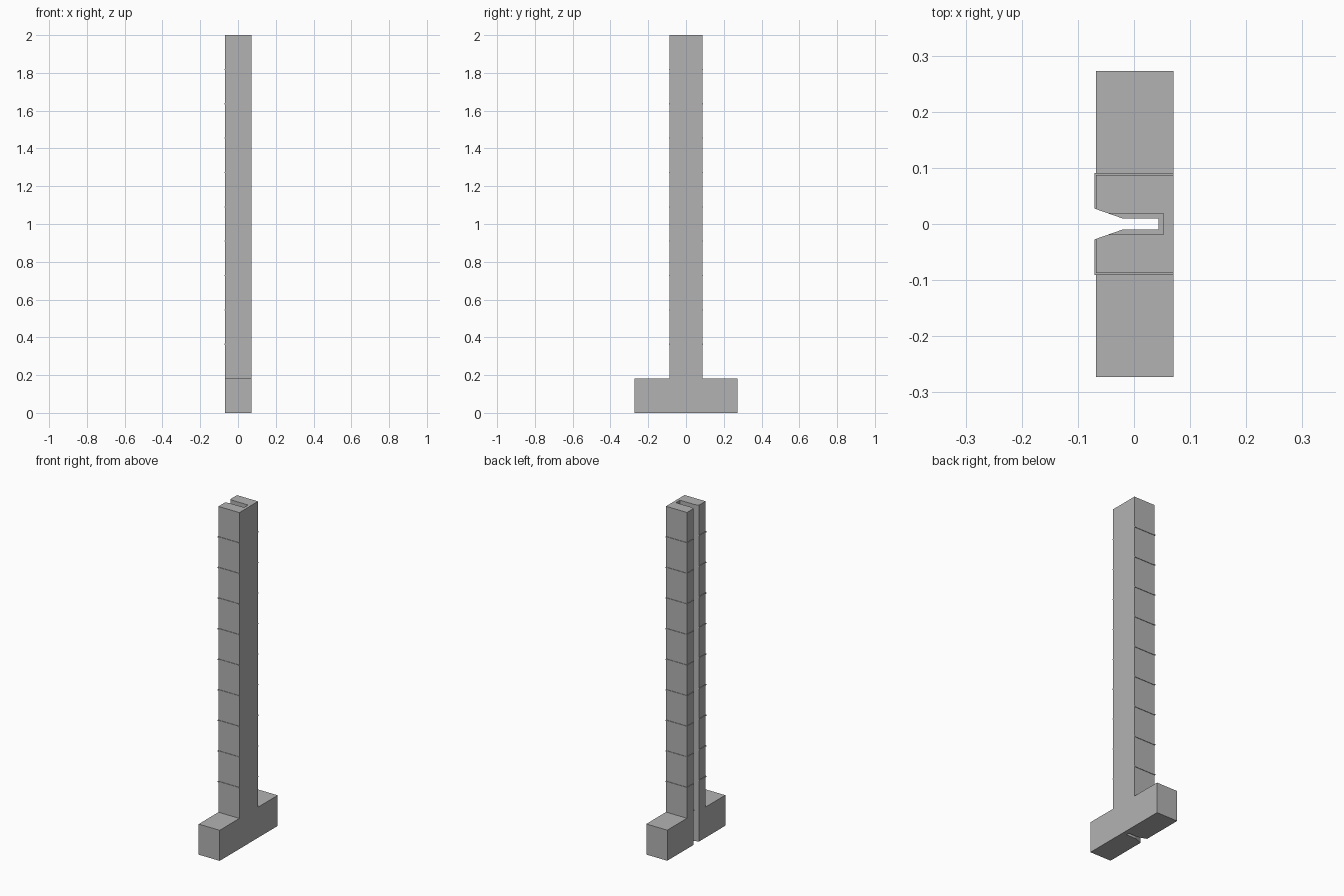
import bpy
import bmesh

if "Cube" in bpy.data.objects:
    bpy.data.objects.remove(bpy.data.objects["Cube"])

CELL = 2 / 11          # height of the base and of each column segment
RIGHT = 0.0705         # flat side of the post
LEFT = -0.0675         # slotted side of the post

grey = bpy.data.materials.new("plain grey")
grey.diffuse_color = (0.45, 0.45, 0.45, 1)
grey.use_nodes = True
grey.node_tree.nodes["Principled BSDF"].inputs["Base Color"].default_value = grey.diffuse_color


def slotted_block(name, left, half_depth, slot_half, slot_end, z0, z1):
    """Block with a funnel-mouthed slot through its left side."""
    # The funnel runs from the mouth to the slot along one fixed slope
    def funnel_x(y):
        return -0.0705 + (0.0275 - y) * 0.05 / 0.0175
    mouth = 0.0275 - (left + 0.0705) * 0.0175 / 0.05
    half = [(RIGHT, half_depth), (left, half_depth), (left, mouth),
            (funnel_x(slot_half), slot_half), (slot_end, slot_half)]
    outline = half + [(x, -y) for x, y in reversed(half)]
    bm = bmesh.new()
    face = bm.faces.new([bm.verts.new((x, y, z0)) for x, y in outline])
    top = bmesh.ops.extrude_face_region(bm, geom=[face])["geom"]
    bmesh.ops.translate(bm, vec=(0, 0, z1 - z0),
                        verts=[v for v in top if isinstance(v, bmesh.types.BMVert)])
    bmesh.ops.recalc_face_normals(bm, faces=bm.faces)
    mesh = bpy.data.meshes.new(name)
    bm.to_mesh(mesh)
    bm.free()
    mesh.materials.append(grey)
    obj = bpy.data.objects.new(name, mesh)
    bpy.context.collection.objects.link(obj)


# Wide foot with the narrow part of the slot
slotted_block("base", LEFT, 0.2725, 0.0095, 0.0435, 0, CELL)

# Tall post with a wider slot
slotted_block("column", LEFT, 0.0875, 0.019, 0.053, CELL, 2)

# Thin raised bands at every segment joint
for i in range(2, 11):
    z = i * CELL
    slotted_block(f"joint_band_{i - 1}", -0.0705, 0.0905, 0.019, 0.053,
                  z - 0.003, z + 0.003)
